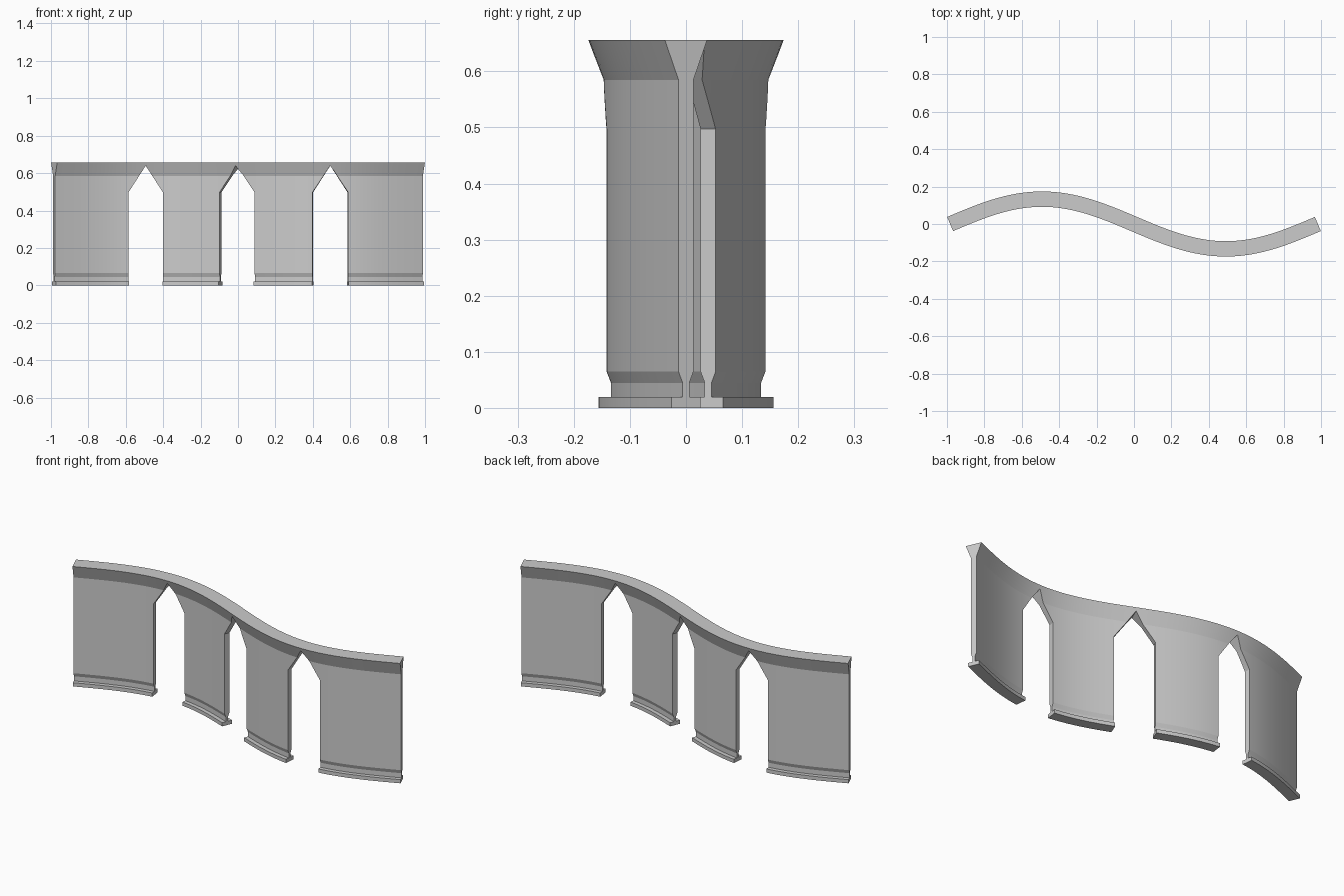
import bpy, bmesh, math
from mathutils import Vector

cube = bpy.data.objects.get("Cube")
if cube:
    bpy.data.objects.remove(cube)

HALF_RUN = 0.983     # half length of the wavy centre line
SWAY = 0.133         # how far the wall swings to each side
COLUMNS = 72
# Half thickness of the wall at each height
PROFILE = [(0.0285, 0), (0.0285, 0.02), (0.0065, 0.02), (0.0065, 0.045),
           (0.0145, 0.065), (0.0145, 0.585), (0.041, 0.656)]
# Pointed opening outline
ARCH = [(-0.094, -0.1), (0.094, -0.1), (0.094, 0.497), (0, 0.64), (-0.094, 0.497)]


def prism(bm, outline, direction):
    """Close an outline and extrude it into a solid."""
    face = bm.faces.new([bm.verts.new(p) for p in outline])
    result = bmesh.ops.extrude_face_region(bm, geom=[face])
    moved = [v for v in result["geom"] if isinstance(v, bmesh.types.BMVert)]
    bmesh.ops.translate(bm, verts=moved, vec=direction)


def make_object(name, bm):
    bmesh.ops.recalc_face_normals(bm, faces=bm.faces[:])
    mesh = bpy.data.meshes.new(name)
    bm.to_mesh(mesh)
    bm.free()
    obj = bpy.data.objects.new(name, mesh)
    bpy.context.collection.objects.link(obj)
    return obj


def bend(p):
    """Move a point of the straight wall onto the wavy centre line."""
    k = math.pi / HALF_RUN
    slope = -SWAY * k * math.cos(k * p.x)
    normal = Vector((-slope, 1, 0)).normalized()
    return Vector((p.x, -SWAY * math.sin(k * p.x), p.z)) + normal * p.y


# Straight wall from its mirrored cross-section
bm = bmesh.new()
section = [(-HALF_RUN, y, z) for y, z in PROFILE]
section += [(-HALF_RUN, -y, z) for y, z in reversed(PROFILE)]
prism(bm, section, (2 * HALF_RUN, 0, 0))
wall = make_object("wavy_arched_wall", bm)

# Three pointed openings
bm = bmesh.new()
for centre in (-0.4935, 0, 0.4935):
    prism(bm, [(centre + x, -0.2, z) for x, z in ARCH], (0, 0.4, 0))
cutter = make_object("opening_cutter", bm)
cutter.hide_render = True

cut = wall.modifiers.new("openings", 'BOOLEAN')
cut.operation = 'DIFFERENCE'
cut.solver = 'EXACT'
cut.object = cutter
bpy.context.view_layer.update()
graph = bpy.context.evaluated_depsgraph_get()
carved = bpy.data.meshes.new_from_object(wall.evaluated_get(graph))
wall.modifiers.clear()
wall.data = carved
bpy.data.objects.remove(cutter)

# Slice into columns, then bend
bm = bmesh.new()
bm.from_mesh(carved)
for i in range(1, COLUMNS):
    x = -HALF_RUN + 2 * HALF_RUN * i / COLUMNS
    bmesh.ops.bisect_plane(bm, geom=bm.verts[:] + bm.edges[:] + bm.faces[:],
                           dist=0.0001, plane_co=(x, 0, 0), plane_no=(1, 0, 0))
for v in bm.verts:
    v.co = bend(v.co)
bmesh.ops.recalc_face_normals(bm, faces=bm.faces[:])
bm.to_mesh(carved)
bm.free()

# Plain grey finish
grey = bpy.data.materials.new("light_grey")
grey.use_nodes = True
colour = (0.6, 0.6, 0.6, 1)
grey.diffuse_color = colour
grey.node_tree.nodes["Principled BSDF"].inputs["Base Color"].default_value = colour
carved.materials.clear()
carved.materials.append(grey)

bpy.ops.object.select_all(action='DESELECT')
wall.select_set(True)
bpy.context.view_layer.objects.active = wall
bpy.ops.object.shade_smooth_by_angle(angle=math.radians(20))
